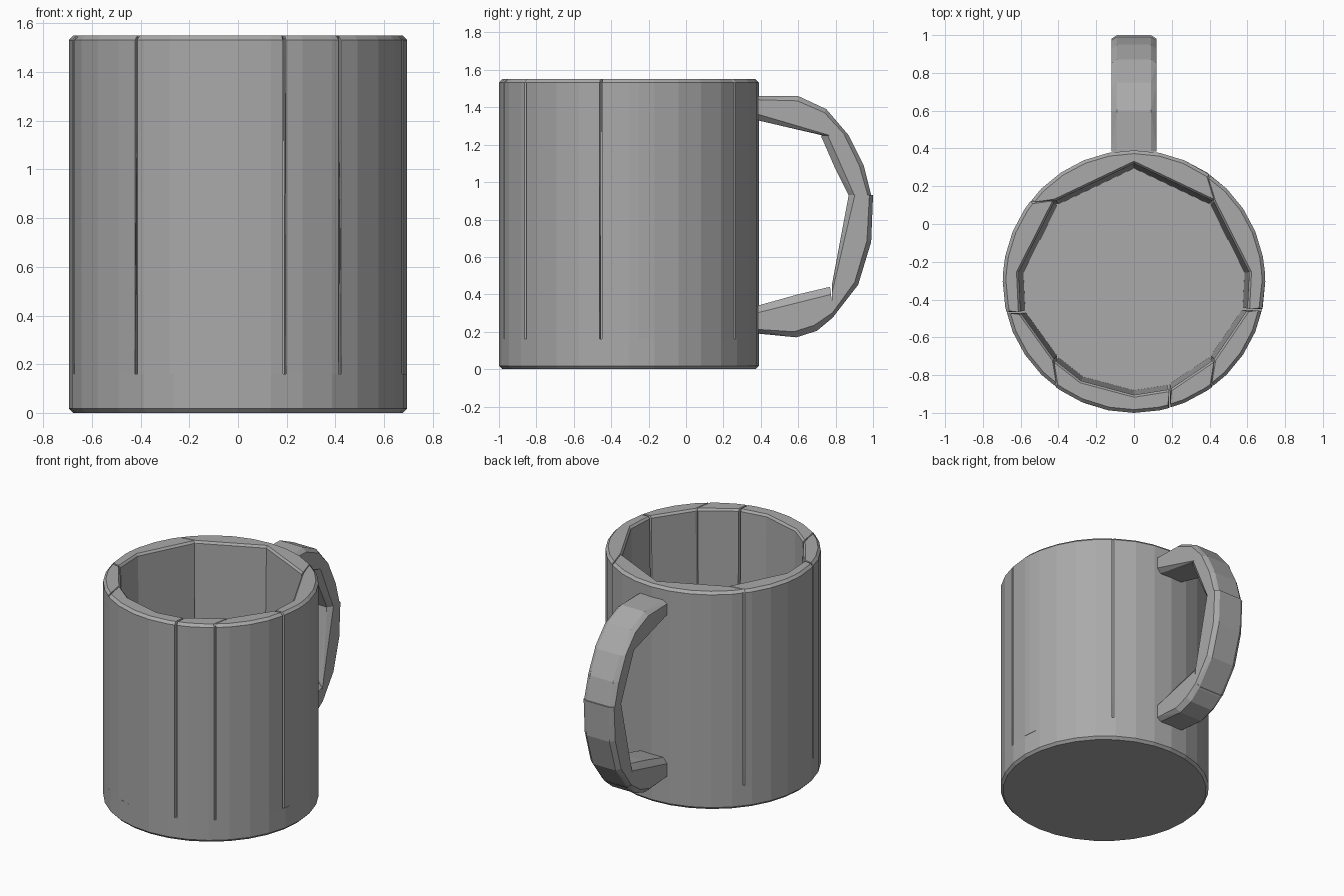
import bpy, bmesh
from math import cos, sin, atan2, pi, floor, ceil
from mathutils import Vector

cube = bpy.data.objects.get("Cube")
if cube:
    bpy.data.objects.remove(cube)

clay = bpy.data.materials.new("grey_clay")
clay.use_nodes = True
GREY = (0.4, 0.4, 0.4, 1)
clay.diffuse_color = GREY
clay.node_tree.nodes["Principled BSDF"].inputs["Base Color"].default_value = GREY

CENTRE = Vector((0, -0.305))
RADIUS, FLOOR, TOP, SOFT = 0.695, 0.16, 1.55, 0.018
STEP = 2 * pi / 32


def hull(name, points):
    """Flat-faced convex block around the given points."""
    bm = bmesh.new()
    for p in points:
        bm.verts.new(p)
    result = bmesh.ops.convex_hull(bm, input=bm.verts)
    loose = {g for g in result["geom_interior"] + result["geom_unused"]
             if isinstance(g, bmesh.types.BMVert)}
    bmesh.ops.delete(bm, geom=list(loose), context='VERTS')
    bmesh.ops.dissolve_limit(bm, angle_limit=0.01, verts=bm.verts, edges=bm.edges)
    bmesh.ops.recalc_face_normals(bm, faces=bm.faces)
    mesh = bpy.data.meshes.new(name)
    bm.to_mesh(mesh)
    bm.free()
    mesh.materials.append(clay)
    obj = bpy.data.objects.new(name, mesh)
    bpy.context.collection.objects.link(obj)


def around(p, scale, z):
    """Scale a plan point about the cup axis and lift it to z."""
    q = CENTRE + (Vector(p) - CENTRE) * scale
    return (q.x, q.y, z)


def rim_point(angle):
    return CENTRE + RADIUS * Vector((cos(angle), sin(angle)))


# Base slab with a softened lower edge
ring = [rim_point(i * STEP) for i in range(32)]
hull("base", [around(p, s, z) for p in ring
              for s, z in ((1, FLOOR), (1, SOFT), (0.975, 0))])

# Wall seams, counter-clockwise from the back: outer point, inner point, open gap
seams = [
    ((0, 0.39), (0, 0.32), False),
    ((-0.54, 0.12), (-0.42, 0.12), True),
    ((-0.69, -0.255), (-0.61, -0.255), False),
    ((-0.67, -0.47), (-0.60, -0.47), True),
    ((-0.42, -0.86), (-0.42, -0.72), True),
    ((-0.28, -0.94), (-0.28, -0.83), False),
    ((0, -1), (0, -0.905), False),
    ((0.19, -0.97), (0.19, -0.875), True),
    ((0.42, -0.86), (0.42, -0.72), True),
    ((0.675, -0.455), (0.60, -0.455), True),
    ((0.69, -0.255), (0.61, -0.255), False),
    ((0.40, 0.26), (0.42, 0.12), True),
]

# Wall staves: curved outside, one flat face inside
for i, (out_a, in_a, gap_a) in enumerate(seams):
    out_b, in_b, gap_b = seams[(i + 1) % len(seams)]
    a, b = (atan2(p[1] - CENTRE.y, p[0]) for p in (out_a, out_b))
    if b < a:
        b += 2 * pi
    half = 0.007
    shift = (Vector(in_b) - Vector(in_a)).normalized() * half
    move_a, move_b = shift * gap_a, -shift * gap_b
    arc = [rim_point(a) + move_a, rim_point(b) + move_b]
    arc += [rim_point(k * STEP) for k in range(floor(a / STEP) + 1, ceil(b / STEP))
            if a + 0.04 < k * STEP < b - 0.04]
    inner = [Vector(in_a) + move_a, Vector(in_b) + move_b]
    points = [around(p, s, z) for p in arc
              for s, z in ((1, FLOOR), (1, TOP - SOFT), (0.975, TOP))]
    points += [around(p, s, z) for p in inner
               for s, z in ((0.96, FLOOR), (1, TOP - 0.015), (1.02, TOP))]
    hull(f"wall_stave_{i + 1}", points)

# Handle blocks: sections of outer y, z and inner y, z
handle = {
    "handle_top": [(0.385, 1.46, 0.385, 1.33), (0.60, 1.46, 0.57, 1.29),
                   (0.75, 1.39, 0.68, 1.27), (0.87, 1.25, 0.75, 1.245)],
    "handle_upper_grip": [(0.87, 1.25, 0.72, 1.25), (0.95, 1.09, 0.79, 1.09),
                          (0.99, 0.93, 0.87, 0.93)],
    "handle_lower_grip": [(1.0, 0.93, 0.87, 0.93), (0.99, 0.68, 0.84, 0.73),
                          (0.92, 0.45, 0.80, 0.55), (0.78, 0.27, 0.78, 0.45)],
    "handle_bottom": [(0.79, 0.28, 0.77, 0.44), (0.70, 0.205, 0.60, 0.40),
                      (0.59, 0.17, 0.50, 0.37), (0.385, 0.19, 0.385, 0.34)],
}
for name, sections in handle.items():
    points = []
    for oy, oz, iy, iz in sections:
        outer, inner = Vector((0, oy, oz)), Vector((0, iy, iz))
        for side in (-1, 1):
            middle, edge = Vector((side * 0.09, 0, 0)), Vector((side * 0.12, 0, 0))
            points += [outer + middle, inner + middle,
                       outer.lerp(inner, 0.15) + edge, inner.lerp(outer, 0.25) + edge]
    hull(name, points)
